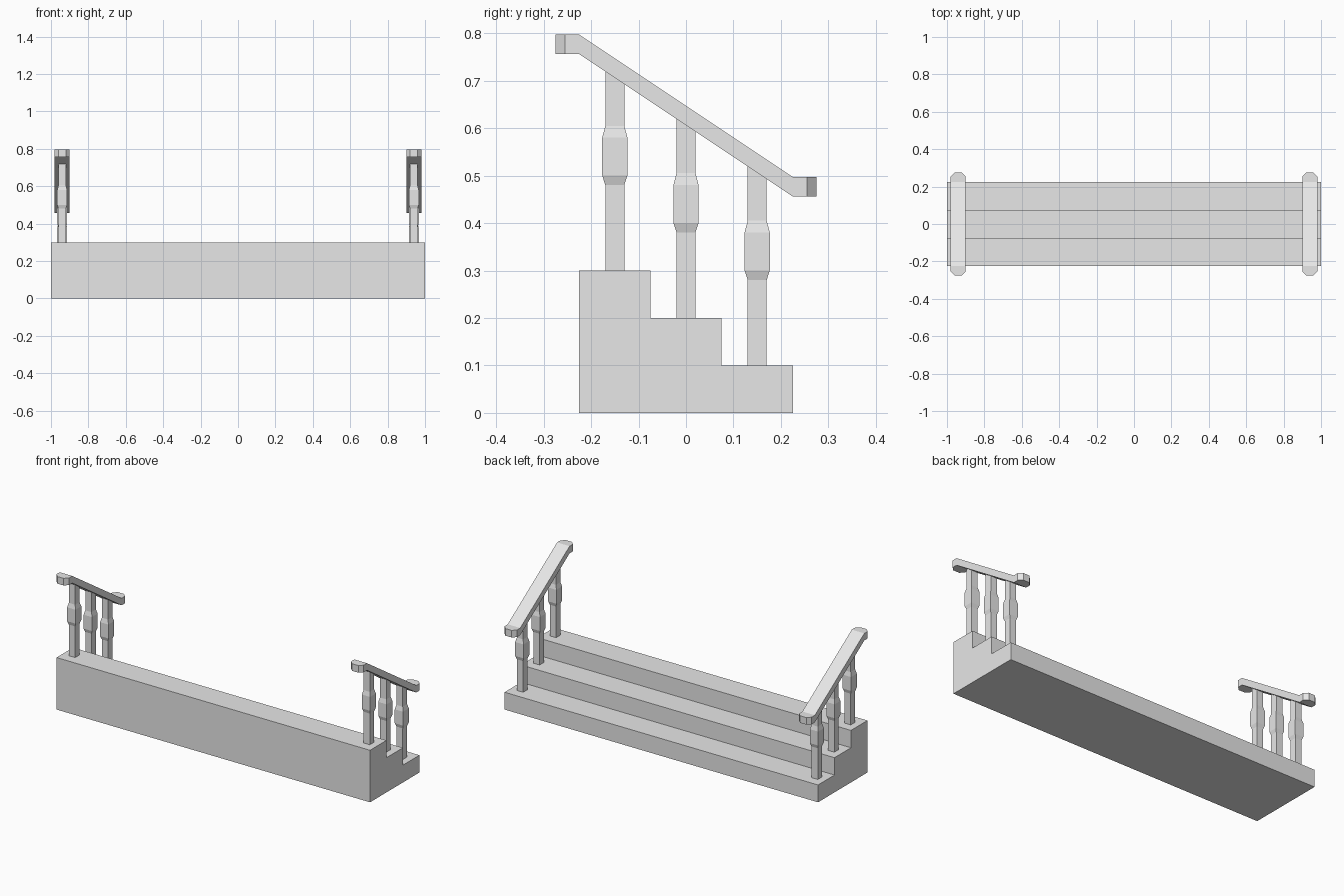
import bpy
import bmesh

cube = bpy.data.objects.get("Cube")
if cube:
    bpy.data.objects.remove(cube, do_unlink=True)

grey = bpy.data.materials.new("light_grey")
grey.use_nodes = True
grey.diffuse_color = (0.8, 0.8, 0.8, 1)
grey.node_tree.nodes["Principled BSDF"].inputs["Base Color"].default_value = (0.8, 0.8, 0.8, 1)


def loft(name, rings):
    """Skin a row of matching cross-sections and cap both ends."""
    bm = bmesh.new()
    loops = [[bm.verts.new(p) for p in ring] for ring in rings]
    n = len(loops[0])
    for a, b in zip(loops, loops[1:]):
        for i in range(n):
            j = (i + 1) % n
            bm.faces.new((a[i], a[j], b[j], b[i]))
    bm.faces.new(loops[0])
    bm.faces.new(loops[-1])
    bmesh.ops.recalc_face_normals(bm, faces=bm.faces)
    mesh = bpy.data.meshes.new(name)
    bm.to_mesh(mesh)
    bm.free()
    mesh.materials.append(grey)
    obj = bpy.data.objects.new(name, mesh)
    bpy.context.collection.objects.link(obj)
    return obj


DEPTH, RISE, HALF = 0.15, 0.1, 0.225
RAIL_X, RAIL_LOW, RAIL_THICK = 0.94, 0.456, 0.041


def rail_underside(y):
    y = max(-HALF, min(HALF, y))
    return RAIL_LOW + (HALF - y) * 2 / 3


# Three steps, highest at the front
profile = [(HALF, 0), (-HALF, 0)]
for i in range(3):
    z = RISE * (3 - i)
    profile += [(-HALF + DEPTH * i, z), (-HALF + DEPTH * (i + 1), z)]
loft("steps", [[(x, y, z) for y, z in profile] for x in (-1, 1)])


def baluster(name, x, y, base):
    """Square post with a thicker middle and a top cut to the rail slope."""
    rings = []
    for h, r in ((0, 0.02), (0.18, 0.02), (0.2, 0.0265), (0.28, 0.0265), (0.305, 0.02), (None, 0.02)):
        corners = [(-r, -r), (r, -r), (r, r), (-r, r)]
        rings.append([(x + dx, y + dy, rail_underside(y + dy) if h is None else base + h)
                      for dx, dy in corners])
    loft(name, rings)


def handrail(name, x):
    """Sloped flat rail with level, corner-cut ends."""
    rings = []
    for y, w in ((-0.275, 0.02), (-0.255, 0.04), (-HALF, 0.04),
                 (HALF, 0.04), (0.255, 0.04), (0.275, 0.02)):
        z = rail_underside(y)
        rings.append([(x - w, y, z), (x + w, y, z),
                      (x + w, y, z + RAIL_THICK), (x - w, y, z + RAIL_THICK)])
    loft(name, rings)


# Railings at both ends
for side, sign in (("left", 1), ("right", -1)):
    handrail(side + "_handrail", sign * RAIL_X)
    for i, place in enumerate(("front", "middle", "back")):
        baluster(f"{side}_{place}_baluster", sign * RAIL_X, DEPTH * (i - 1), RISE * (3 - i))
